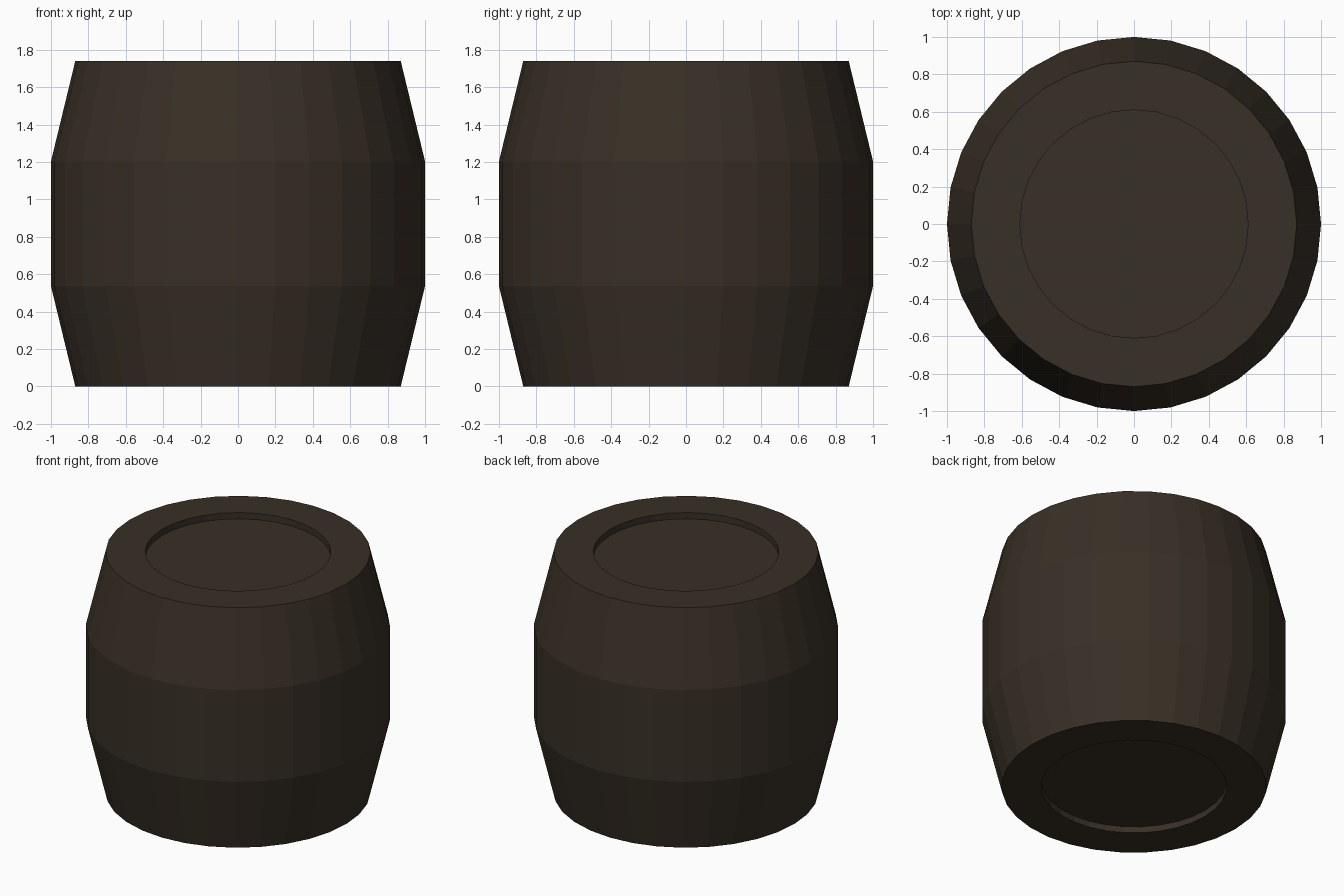
import bpy, bmesh, math

if "Cube" in bpy.data.objects:
    bpy.data.objects.remove(bpy.data.objects["Cube"])

SIDES = 32

# Single dark wood colour
wood = bpy.data.materials.new("dark brown wood")
wood.diffuse_color = (0.040, 0.029, 0.019, 1)
wood.use_nodes = True
wood.node_tree.nodes["Principled BSDF"].inputs["Base Color"].default_value = wood.diffuse_color

# Closed barrel profile (radius, height), recessed at both ends
profile = [(0.61, 0.045), (0.61, 0.0), (0.87, 0.0), (1.0, 0.537),
           (1.0, 1.203), (0.87, 1.74), (0.61, 1.74), (0.61, 1.695)]

# Lathe the profile into flat-faced rings
bm = bmesh.new()
rings = []
for r, z in profile:
    rings.append([bm.verts.new((r * math.cos(2 * math.pi * i / SIDES),
                                r * math.sin(2 * math.pi * i / SIDES), z))
                  for i in range(SIDES)])
for a, b in zip(rings, rings[1:]):
    for i in range(SIDES):
        j = (i + 1) % SIDES
        bm.faces.new((a[i], a[j], b[j], b[i]))

# Recessed lid and base
bm.faces.new(rings[-1])
bm.faces.new(rings[0][::-1])
bmesh.ops.recalc_face_normals(bm, faces=bm.faces)

mesh = bpy.data.meshes.new("barrel")
bm.to_mesh(mesh)
bm.free()
mesh.materials.append(wood)
barrel = bpy.data.objects.new("barrel", mesh)
bpy.context.collection.objects.link(barrel)
